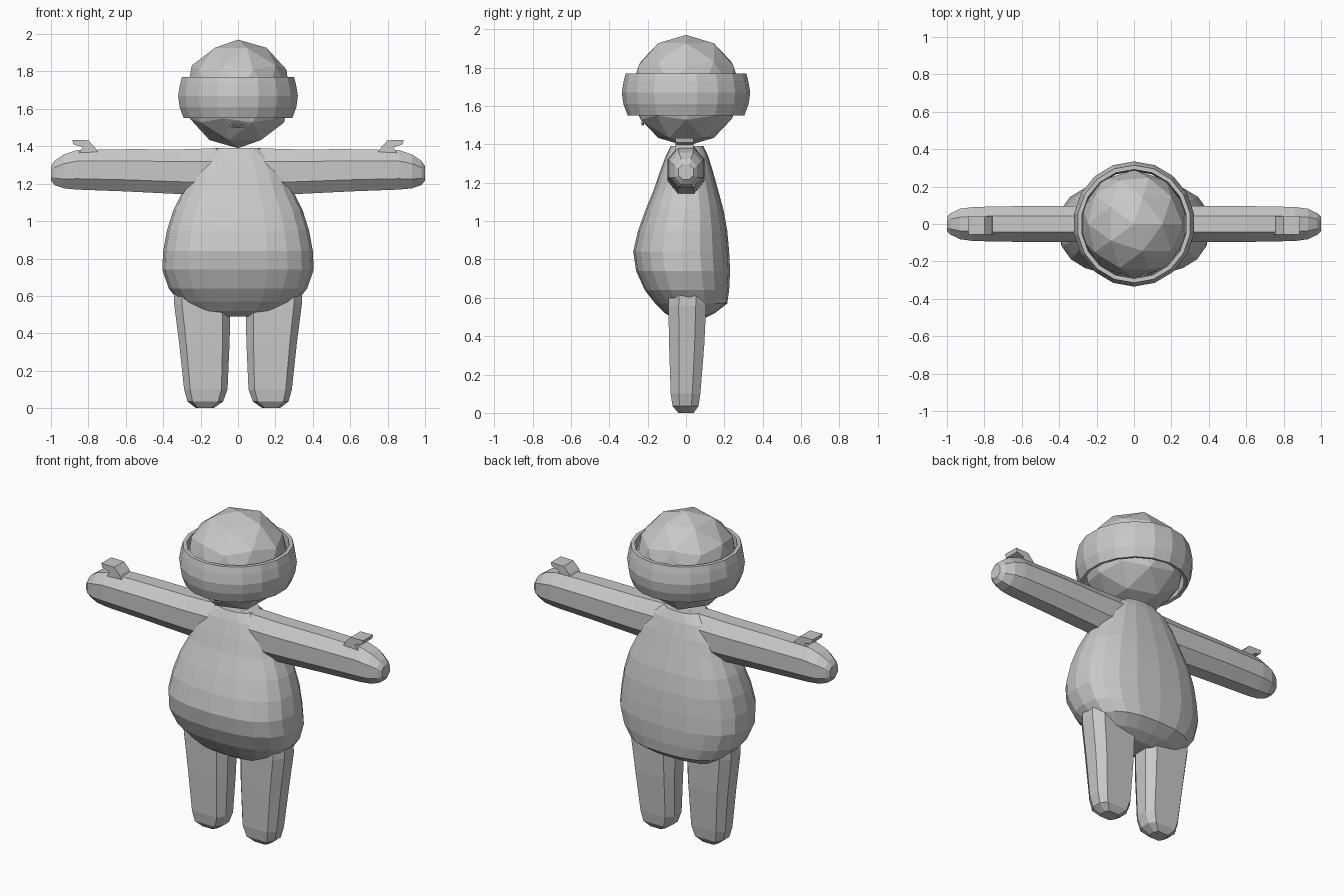
import bpy, bmesh, math
from mathutils import Vector

if "Cube" in bpy.data.objects:
    bpy.data.objects.remove(bpy.data.objects["Cube"])

grey = bpy.data.materials.new("plain grey")
grey.diffuse_color = (0.58, 0.58, 0.58, 1)
grey.use_nodes = True
grey.node_tree.nodes["Principled BSDF"].inputs["Base Color"].default_value = grey.diffuse_color


def finish(name, bm):
    bmesh.ops.recalc_face_normals(bm, faces=bm.faces)
    me = bpy.data.meshes.new(name)
    bm.to_mesh(me)
    bm.free()
    me.materials.append(grey)
    ob = bpy.data.objects.new(name, me)
    bpy.context.collection.objects.link(ob)
    return ob


def loft(name, rings, caps=True, closed=False):
    """Skin a list of equal-length point rings."""
    bm = bmesh.new()
    vs = [[bm.verts.new(p) for p in r] for r in rings]
    n = len(vs[0])
    pairs = list(zip(vs, vs[1:])) + ([(vs[-1], vs[0])] if closed else [])
    for a, b in pairs:
        for i in range(n):
            j = (i + 1) % n
            bm.faces.new((a[i], a[j], b[j], b[i]))
    if caps and not closed:
        bm.faces.new(vs[0])
        bm.faces.new(vs[-1])
    return finish(name, bm)


def oval(a, b, n, power=2.0, turn=0.0):
    pts = []
    for i in range(n):
        t = 2 * math.pi * i / n + turn
        c, s = math.cos(t), math.sin(t)
        pts.append((a * math.copysign(abs(c) ** (2 / power), c),
                    b * math.copysign(abs(s) ** (2 / power), s)))
    return pts


# Head
bm = bmesh.new()
bmesh.ops.create_icosphere(bm, subdivisions=2, radius=0.29)
bmesh.ops.translate(bm, verts=bm.verts, vec=(0, 0, 1.68))
finish("head", bm)

# Thick band around the head: (radius, height)
band = [(0.275, 1.555), (0.295, 1.55), (0.317, 1.61), (0.325, 1.67),
        (0.315, 1.73), (0.305, 1.77), (0.283, 1.77), (0.278, 1.69)]
loft("head_band", [[(x, y * 1.03, z) for x, y in oval(r, r, 18, 2, math.pi / 18)]
                   for r, z in band], closed=True)

# Mouth ring, set on the lower front of the head
mouth = []
for k in range(6):
    a = 2 * math.pi * k / 6
    grow = 0.008 * math.cos(a)
    mouth.append([(x, -0.225 + 0.008 * math.sin(a), 1.512 + z)
                  for x, z in oval(0.038 + grow, 0.010 + grow * 0.6, 10)])
loft("mouth", mouth, closed=True)

# Pear-shaped body: (height, half width, front y, back y)
body = [(0.49, 0.14, -0.06, 0.09), (0.52, 0.25, -0.11, 0.15),
        (0.57, 0.315, -0.16, 0.215), (0.64, 0.37, -0.215, 0.225),
        (0.74, 0.405, -0.26, 0.23), (0.84, 0.40, -0.275, 0.225),
        (0.95, 0.38, -0.25, 0.215), (1.06, 0.345, -0.21, 0.195),
        (1.17, 0.29, -0.165, 0.165), (1.26, 0.255, -0.135, 0.14),
        (1.34, 0.20, -0.105, 0.115), (1.39, 0.12, -0.08, 0.09)]
loft("body", [[(x, y + (f + b) / 2, z) for x, y in oval(w, (b - f) / 2, 20, 2.5)]
              for z, w, f, b in body])

# Arms: (x, bottom z, top z, half depth)
arm = [(0.05, 1.13, 1.395, 0.10), (0.30, 1.14, 1.388, 0.10),
       (0.60, 1.155, 1.388, 0.10), (0.86, 1.165, 1.383, 0.095),
       (0.93, 1.172, 1.36, 0.085), (0.98, 1.19, 1.325, 0.06),
       (1.0, 1.215, 1.295, 0.04)]
# Legs: (z, inner x, outer x, front y, back y)
leg = [(0.0, 0.13, 0.225, -0.04, 0.04), (0.035, 0.08, 0.27, -0.07, 0.065),
       (0.10, 0.056, 0.288, -0.08, 0.075), (0.35, 0.045, 0.315, -0.088, 0.095),
       (0.56, 0.04, 0.342, -0.092, 0.105), (0.68, 0.06, 0.34, -0.09, 0.105)]
# Thumb outline: (x, z)
thumb = [(0.75, 1.37), (0.765, 1.395), (0.80, 1.432), (0.886, 1.434),
         (0.88, 1.41), (0.83, 1.395), (0.85, 1.365)]
octagon = [(1, 0.45), (0.72, 1), (-0.72, 1), (-1, 0.45),
           (-1, -0.45), (-0.72, -1), (0.72, -1), (1, -0.45)]

for side, s in (("left", 1), ("right", -1)):
    loft(side + "_arm", [[(s * x, y, (lo + hi) / 2 + z)
                          for y, z in oval(d * 1.03, (hi - lo) / 2 * 1.04, 8, 2.2, math.pi / 8)]
                         for x, lo, hi, d in arm])
    loft(side + "_leg", [[(s * ((i + o) / 2 + u * (o - i) / 2),
                           (f + b) / 2 + v * (b - f) / 2, z) for u, v in octagon]
                         for z, i, o, f, b in leg])
    loft(side + "_thumb", [[(s * x, y, z) for x, z in thumb] for y in (-0.055, 0.04)])
